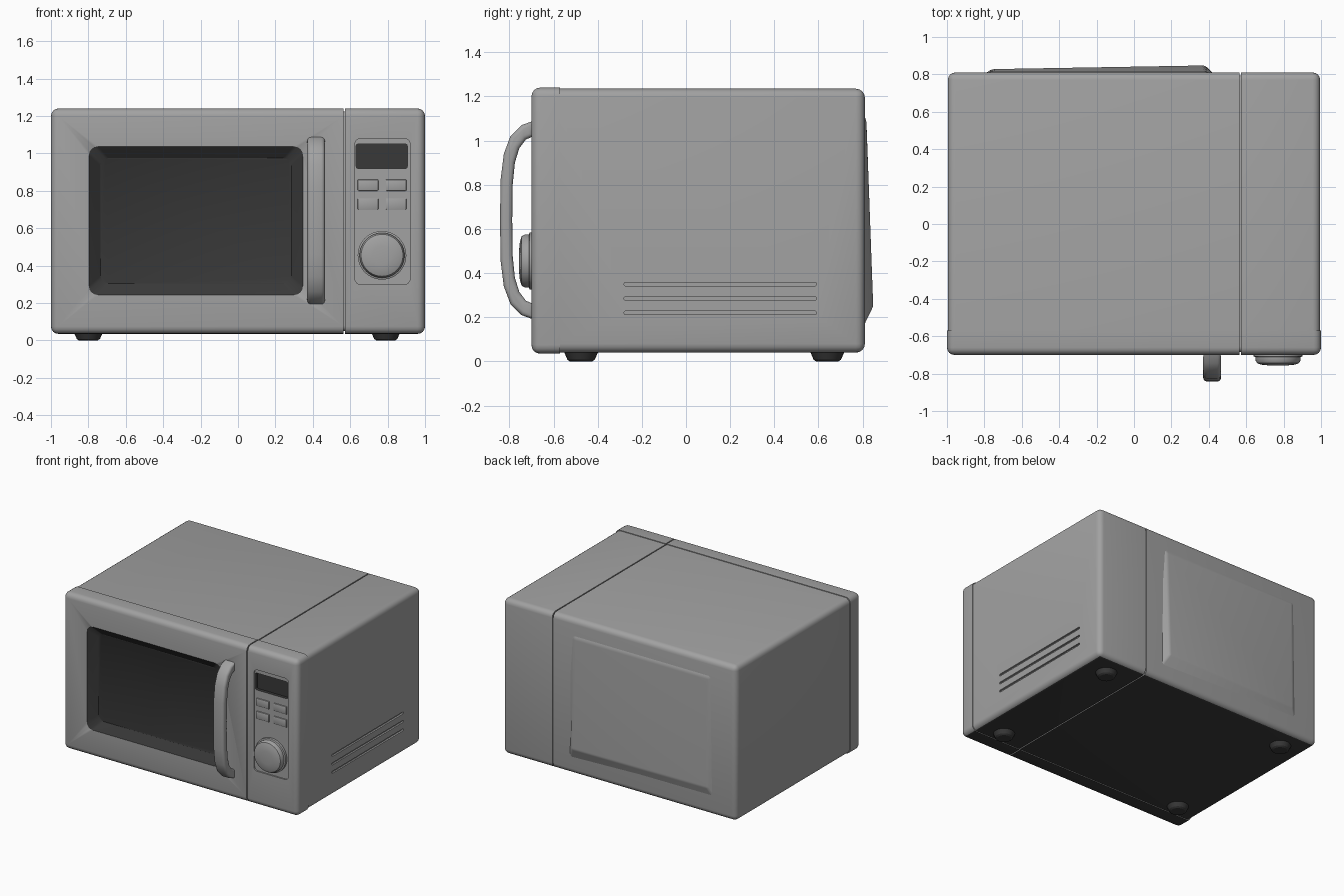
import bpy
import bmesh
import math
from mathutils import Matrix, Vector

if "Cube" in bpy.data.objects:
    bpy.data.objects.remove(bpy.data.objects["Cube"], do_unlink=True)


def material(name, value):
    mat = bpy.data.materials.new(name)
    mat.use_nodes = True
    color = (value, value, value, 1)
    mat.diffuse_color = color
    bsdf = mat.node_tree.nodes["Principled BSDF"]
    bsdf.inputs["Base Color"].default_value = color
    bsdf.inputs["Roughness"].default_value = 0.6
    return mat


MATS = [material("casing grey", 0.36), material("dark glass and base", 0.04)]
BODY, DARK = 0, 1


def finish(name, bm, mat=BODY):
    bmesh.ops.recalc_face_normals(bm, faces=bm.faces)
    mesh = bpy.data.meshes.new(name)
    for face in bm.faces:
        face.material_index = mat
    bm.to_mesh(mesh)
    bm.free()
    for m in MATS:
        mesh.materials.append(m)
    obj = bpy.data.objects.new(name, mesh)
    bpy.context.collection.objects.link(obj)
    return obj


def activate(obj):
    bpy.ops.object.select_all(action='DESELECT')
    obj.select_set(True)
    bpy.context.view_layer.objects.active = obj


def box(name, x, y, z, radius=0.0, sharp=(), mat=BODY, segments=4, back_inset=0.0):
    """Rounded box; edges around the faces listed in sharp stay square."""
    lo, hi = Vector((x[0], y[0], z[0])), Vector((x[1], y[1], z[1]))
    bm = bmesh.new()
    bmesh.ops.create_cube(bm, size=2)

    def rounded(edge):
        mid = (edge.verts[0].co + edge.verts[1].co) / 2
        return not any(mid["xyz".index(s[1])] * (1 if s[0] == "+" else -1) > 0.9 for s in sharp)

    edges = [e for e in bm.edges if rounded(e)]
    center, half = (lo + hi) / 2, (hi - lo) / 2
    for v in bm.verts:
        v.co = center + v.co * half
    if radius:
        bmesh.ops.bevel(bm, geom=edges, offset=radius, segments=segments,
                        profile=0.5, affect='EDGES')
    for v in bm.verts:
        if back_inset and v.co.y > center.y:
            v.co.x += (center.x - v.co.x) * back_inset / half.x
            v.co.z += (center.z - v.co.z) * back_inset / half.z
    return finish(name, bm, mat)


def cut(target, cutter):
    cutter.hide_render = True
    mod = target.modifiers.new("cut", 'BOOLEAN')
    mod.operation = 'DIFFERENCE'
    mod.solver = 'EXACT'
    mod.object = cutter
    activate(target)
    bpy.ops.object.modifier_apply(modifier=mod.name)
    bpy.data.objects.remove(cutter, do_unlink=True)


def lathe(name, profile, matrix, mat=BODY, steps=40):
    bm = bmesh.new()
    verts = [bm.verts.new((r, 0, h)) for r, h in profile]
    edges = [bm.edges.new(pair) for pair in zip(verts, verts[1:])]
    bmesh.ops.spin(bm, geom=verts + edges, axis=(0, 0, 1), cent=(0, 0, 0),
                   angle=math.tau, steps=steps)
    bmesh.ops.remove_doubles(bm, verts=bm.verts, dist=0.0005)
    bmesh.ops.transform(bm, matrix=matrix, verts=bm.verts)
    return finish(name, bm, mat)


FRONT, BACK, BOTTOM, TOP = -0.70, 0.81, 0.035, 1.24
STEP, SEAM = -0.57, 0.568
parts = []

# Rear casing, slightly smaller than the front frame, split at the seam
s = 0.005
shell_z = (BOTTOM + s, TOP - s)
main_shell = box("main_casing", (-1 + s, SEAM - 0.004), (STEP - 0.02, BACK), shell_z,
                 0.04, ("+x", "-y"))
side_shell = box("control_casing", (SEAM + 0.004, 1 - s), (STEP - 0.02, BACK), shell_z,
                 0.04, ("-x", "-y"))
seam_filler = box("seam_filler", (SEAM - 0.05, SEAM + 0.05), (FRONT + 0.015, BACK - 0.015),
                  (BOTTOM + 0.015, TOP - 0.015), 0.03, ("-x", "+x"))

# Door frame and control panel
door = box("door", (-1, SEAM - 0.004), (FRONT, STEP), (BOTTOM, TOP), 0.04, ("+x", "+y"))
panel = box("control_panel", (SEAM + 0.004, 1), (FRONT, STEP), (BOTTOM, TOP), 0.04, ("-x", "+y"))

# Recessed door window, control area and display
flat = ("-y", "+y")
cut(door, box("window_cutter", (-0.81, 0.36), (FRONT - 0.01, FRONT + 0.05), (0.23, 1.05),
              0.05, flat, DARK, back_inset=0.075))
cut(panel, box("control_cutter", (0.625, 0.92), (FRONT - 0.02, FRONT + 0.01), (0.30, 1.08),
               0.03, flat))
cut(panel, box("display_cutter", (0.632, 0.905), (FRONT - 0.02, FRONT + 0.035), (0.92, 1.05),
               0.01, flat, DARK))

# Side vents
for z in (0.22, 0.285, 0.35):
    cut(side_shell, box("vent_cutter", (0.982, 1.05), (-0.28, 0.59), (z - 0.008, z + 0.008),
                        0.005, ("-x", "+x"), segments=2))

# Dark underside
for obj in (main_shell, side_shell, door, panel):
    for poly in obj.data.polygons:
        if poly.normal.z < -0.95 and poly.center.z < BOTTOM + 0.02:
            poly.material_index = DARK
parts += [main_shell, side_shell, seam_filler, door, panel]

# Small buttons under the display
for x in (0.695, 0.845):
    for z in (0.83, 0.73):
        parts.append(box("button", (x - 0.055, x + 0.055), (FRONT + 0.002, FRONT + 0.012),
                         (z - 0.03, z + 0.03), 0.004, ("+y",), segments=2))

# Control knob
parts.append(lathe("knob", [(0, -0.02), (0.13, -0.02), (0.13, 0.008), (0.12, 0.012),
                            (0.12, 0.03), (0.112, 0.044), (0.09, 0.052), (0.05, 0.056), (0, 0.057)],
                   Matrix.Translation((0.77, FRONT, 0.455)) @ Matrix.Rotation(math.pi / 2, 4, 'X')))

# Door handle: a bent bar profile, extruded sideways and rounded
outer = [(-0.69, 1.09), (-0.745, 1.07), (-0.795, 1.02), (-0.825, 0.94), (-0.84, 0.82),
         (-0.842, 0.64)]
inner = [(-0.69, 1.02), (-0.725, 1.005), (-0.755, 0.965), (-0.775, 0.90), (-0.785, 0.80),
         (-0.787, 0.64)]
middle = 0.64
flip = lambda pts: [(y, 2 * middle - z) for y, z in reversed(pts[:-1])]
loop = outer + flip(outer) + list(reversed(inner + flip(inner)))
bm = bmesh.new()
side = bm.faces.new([bm.verts.new((0.37, y, z)) for y, z in loop])
ext = bmesh.ops.extrude_face_region(bm, geom=[side])
bmesh.ops.translate(bm, vec=(0.095, 0, 0),
                    verts=[g for g in ext["geom"] if isinstance(g, bmesh.types.BMVert)])
rims = [e for e in bm.edges if abs(e.verts[0].co.x - e.verts[1].co.x) < 0.001]
bmesh.ops.bevel(bm, geom=rims, offset=0.02, segments=4, profile=0.5, affect='EDGES')
parts.append(finish("door_handle", bm))

# Raised back cover, thickest at the lower control side
bm = bmesh.new()
bmesh.ops.create_cube(bm, size=2)
for v in bm.verts:
    rear, right, up = v.co.y > 0, v.co.x > 0, v.co.z > 0
    inset = 0.06 if rear else 0
    x = 0.44 - inset if right else -0.82 + inset
    z = 1.15 - inset if up else 0.13 + 2 * inset
    y = 0.79 if not rear else 0.817 if up else 0.848 if right else 0.828
    v.co = (x, y, z)
bmesh.ops.bevel(bm, geom=list(bm.edges), offset=0.012, segments=3, profile=0.5, affect='EDGES')
parts.append(finish("back_cover", bm))

# Feet
for x in (-0.80, 0.79):
    for y in (-0.475, 0.64):
        parts.append(lathe("foot", [(0, 0), (0.05, 0), (0.062, 0.008), (0.078, 0.045), (0, 0.045)],
                           Matrix.Translation((x, y, 0)), DARK, 24))

for obj in parts:
    activate(obj)
    bpy.ops.object.shade_smooth_by_angle(angle=math.radians(32))
